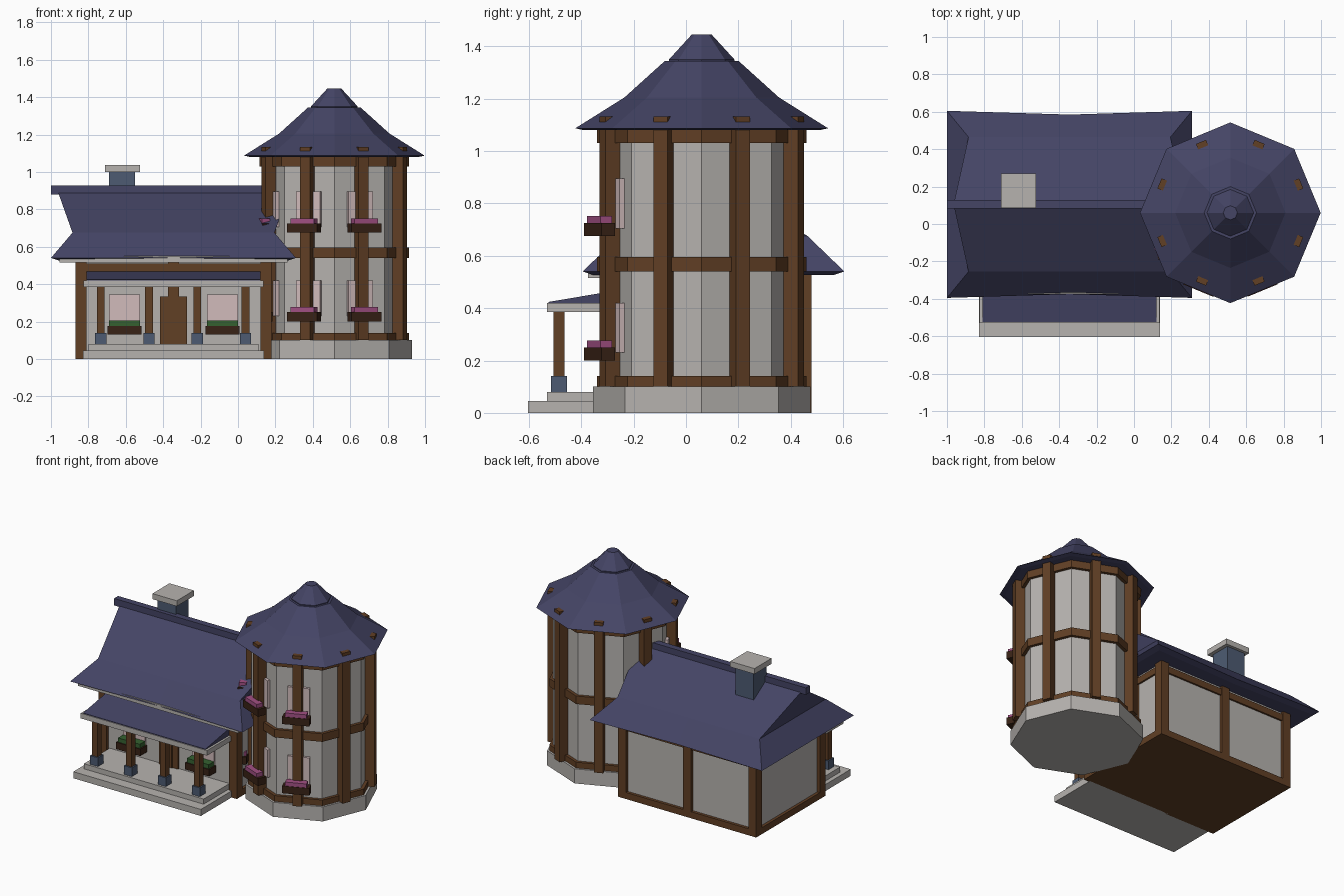
import bpy, bmesh
from math import pi, cos, sin, radians
from mathutils import Matrix, Vector

old = bpy.data.objects.get("Cube")
if old:
    bpy.data.objects.remove(old, do_unlink=True)


def material(name, r, g, b):
    m = bpy.data.materials.new(name)
    m.use_nodes = True
    m.diffuse_color = (r, g, b, 1)
    m.node_tree.nodes["Principled BSDF"].inputs["Base Color"].default_value = (r, g, b, 1)
    return m


PLASTER = material("pale plaster", .47, .45, .43)
SLATE = material("navy slate", .058, .058, .13)
WOOD = material("brown wood", .12, .05, .018)
DARK = material("dark wood", .04, .016, .008)
GLASS = material("pale pink pane", .64, .5, .5)
PINK = material("pink blossom", .36, .08, .23)
GREEN = material("green leaves", .035, .12, .03)
STONE = material("blue grey stone", .075, .105, .17)


def finish(name, bm, mat):
    bmesh.ops.recalc_face_normals(bm, faces=bm.faces[:])
    mesh = bpy.data.meshes.new(name)
    bm.to_mesh(mesh)
    bm.free()
    mesh.materials.append(mat)
    ob = bpy.data.objects.new(name, mesh)
    bpy.context.scene.collection.objects.link(ob)
    return ob


def box(name, mat, x, y, z, frame=Matrix()):
    """Box from (low, high) ranges, placed by a frame matrix."""
    bm = bmesh.new()
    bmesh.ops.create_cube(bm, size=1)
    for v in bm.verts:
        v.co = frame @ Vector([(a + b) / 2 + c * (b - a) for c, (a, b) in zip(v.co, (x, y, z))])
    return finish(name, bm, mat)


def octagon(name, mat, profile):
    """Eight-sided solid on the tower axis from (radius, height) pairs."""
    bm = bmesh.new()
    rings = [[bm.verts.new((TX + r * cos(i * pi / 4), TY + r * sin(i * pi / 4), z))
              for i in range(8)] for r, z in profile]
    for a, b in zip(rings, rings[1:]):
        for i in range(8):
            j = (i + 1) % 8
            bm.faces.new((a[i], a[j], b[j], b[i]))
    bm.faces.new(rings[0])
    bm.faces.new(rings[-1])
    return finish(name, bm, mat)


# ---- Tower ----
TX, TY = .515, .06
octagon("tower_base", PLASTER, [(.415, 0), (.415, .1)])
octagon("tower_wall", PLASTER, [(.378, .08), (.378, 1.09)])
for label, low, high in (("lower", .1, .14), ("middle", .54, .595), ("upper", 1.03, 1.09)):
    octagon("tower_band_" + label, WOOD, [(.4, low), (.4, high)])
octagon("tower_roof", SLATE, [(.45, 1.08), (.483, 1.087), (.295, 1.205), (.14, 1.345)])
octagon("tower_roof_cap", SLATE, [(.125, 1.34), (.125, 1.35), (.038, 1.445)])

for i in range(8):
    # local x points outward from the tower axis
    angle = radians(22.5 + 45 * i)
    out = Matrix.Translation((TX, TY, 0)) @ Matrix.Rotation(angle, 4, "Z")
    box("tower_post", WOOD, (.34, .41), (-.029, .029), (.1, 1.133), out)
    if i in (4, 5, 6):
        for z in (.2, .675):
            box("tower_window", GLASS, (.34, .368), (-.07, .07), (z + .03, z + .22), out)
            box("tower_planter", DARK, (.395, .45), (-.087, .087), (z, z + .05), out)
            box("tower_flowers", PINK, (.4, .447), (-.068, .068), (z + .05, z + .077), out)

# ---- House body ----
HX, HY = -.345, .105
L, R, F, B = -.87, .18, -.27, .48
P = .06
box("house_floor", WOOD, (L, R), (F, B), (0, .045))
box("house_wall", PLASTER, (L + .02, R - .02), (F + .02, B - .02), (.02, .535))
for x in (L, HX - P / 2, R - P):
    for y in (F, B - P):
        box("house_post", WOOD, (x, x + P), (y, y + P), (0, .535))
for y in (F + .008, B - .048):
    box("house_long_beam", WOOD, (L + .01, R - .01), (y, y + .04), (.465, .51))
for x in (L + .008, R - .048):
    box("house_end_beam", WOOD, (x, x + .04), (F + .01, B - .01), (.465, .51))

# ---- House roof: flared eaves, skirted gables, slight sag at mid length ----
bm = bmesh.new()
section = [  # half depth side, depth, height, half length, sag
    (-1, .46, .527, .615, .02), (-1, .5, .54, .655, .02), (-1, .36, .675, .54, 0),
    (0, 0, .9, .62, 0),
    (1, .36, .675, .54, 0), (1, .5, .54, .655, .02), (1, .46, .527, .615, .02)]
cols = []
for t in (-1, 0, 1):
    cols.append([bm.verts.new((HX + t * hl, HY + s * (d - (sag if t == 0 else 0)), z))
                 for s, d, z, hl, sag in section])
for a, b in zip(cols, cols[1:]):
    for i in range(7):
        j = (i + 1) % 7
        bm.faces.new((a[i], a[j], b[j], b[i]))
for c in (cols[0], cols[-1]):
    bm.faces.new((c[2], c[3], c[4]))
    bm.faces.new((c[1], c[2], c[4], c[5]))
    bm.faces.new((c[0], c[1], c[5], c[6]))
finish("house_roof", bm, SLATE)
box("roof_ridge", SLATE, (-1, .31), (HY - .022, HY + .022), (.88, .928))
box("eave_beam", PLASTER, (-.955, .265), (-.375, -.33), (.515, .55))

# ---- Chimney ----
box("chimney_shaft", STONE, (-.69, -.55), (.11, .25), (.7, 1.0))
box("chimney_cap", PLASTER, (-.71, -.525), (.085, .27), (1.0, 1.038))

# ---- Porch ----
box("porch_step_lower", PLASTER, (-.83, .14), (-.603, -.26), (0, .045))
box("porch_step_upper", PLASTER, (-.8, .11), (-.53, -.25), (.045, .08))
box("porch_ceiling", PLASTER, (-.825, .135), (-.53, -.25), (.385, .42))
porch = box("porch_roof", SLATE, (-.81, .12), (-.525, -.25), (.415, .47))
for v in porch.data.vertices:
    if v.co.y < -.5 and v.co.z > .45:
        v.co.z = .424
for k in range(4):
    x = -.734 + .258 * k
    box("porch_pillar_foot", STONE, (x - .03, x + .03), (-.515, -.455), (.08, .14))
    box("porch_pillar", WOOD, (x - .021, x + .021), (-.506, -.464), (.14, .39))

# ---- Door, house windows and planters ----
box("front_door", WOOD, (HX - .073, HX + .073), (-.262, -.24), (.08, .335))
for side in (-1, 1):
    x = HX + side * .262
    box("house_window", GLASS, (x - .083, x + .083), (-.262, -.24), (.18, .345))
    box("house_planter", DARK, (x - .092, x + .092), (-.325, -.25), (.13, .177))
    box("house_leaves", GREEN, (x - .083, x + .083), (-.318, -.255), (.177, .206))
